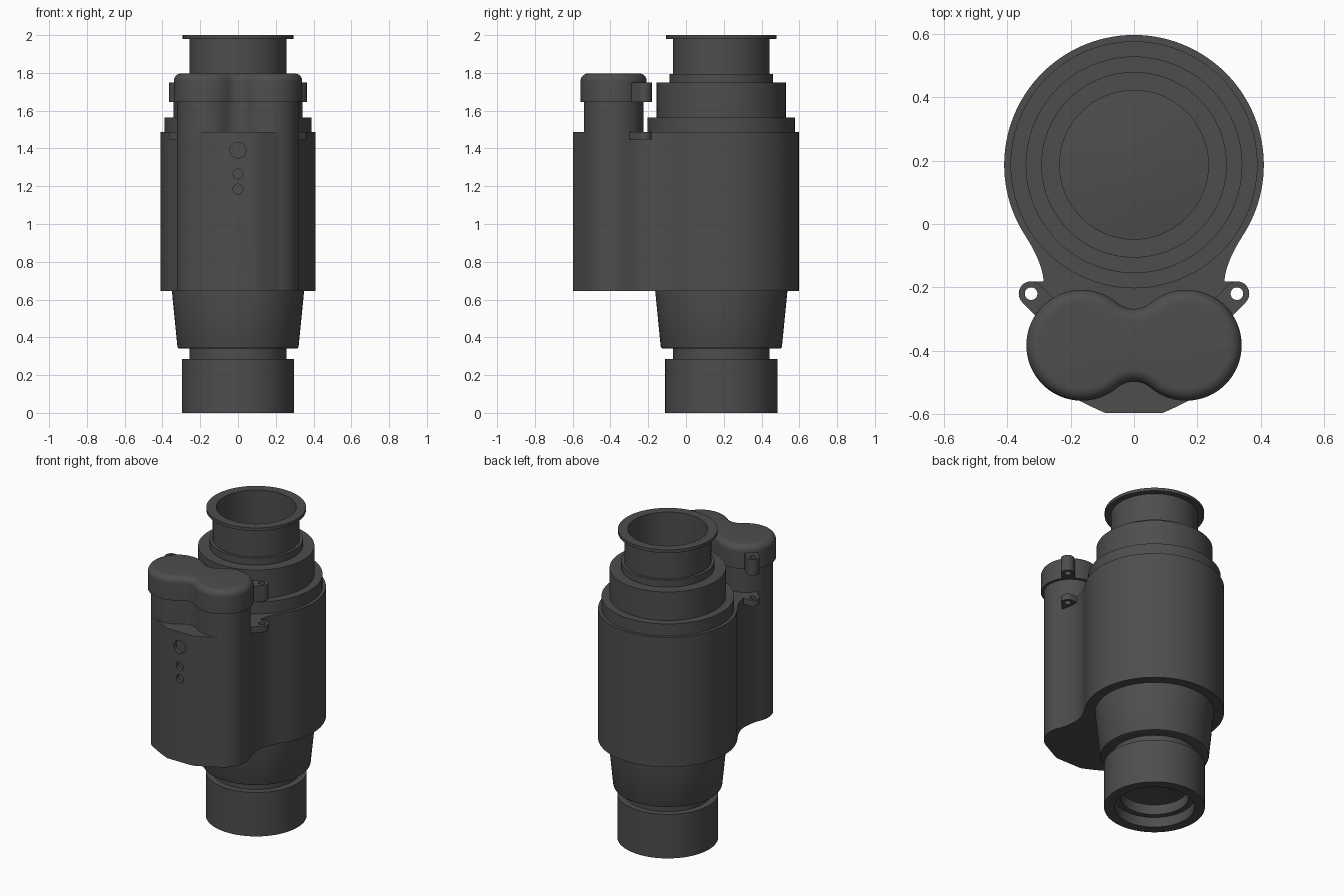
import bpy, bmesh
from math import sin, cos, pi, atan2, radians
from mathutils import Matrix

if "Cube" in bpy.data.objects:
    bpy.data.objects.remove(bpy.data.objects["Cube"])

AX = 0.187            # y of the optical axis
TX, TY = 0.165, -0.383  # battery tube centre
mat = bpy.data.materials.new("dark_grey")
mat.diffuse_color = (0.075, 0.075, 0.075, 1)
mat.use_nodes = True
mat.node_tree.nodes["Principled BSDF"].inputs["Base Color"].default_value = mat.diffuse_color


def finish(bm, name, angle=30):
    bmesh.ops.remove_doubles(bm, verts=bm.verts, dist=1e-5)
    bmesh.ops.recalc_face_normals(bm, faces=bm.faces)
    me = bpy.data.meshes.new(name)
    bm.to_mesh(me)
    bm.free()
    me.materials.append(mat)
    me.shade_smooth()
    me.set_sharp_from_angle(angle=radians(angle))
    ob = bpy.data.objects.new(name, me)
    bpy.context.collection.objects.link(ob)
    return ob


def loft(name, loops):
    """Skin a stack of (outline, z) loops and cap both ends."""
    bm = bmesh.new()
    rings = [[bm.verts.new((x, y, z)) for x, y in pts] for pts, z in loops]
    n = len(rings[0])
    for a, b in zip(rings, rings[1:]):
        for i in range(n):
            j = (i + 1) % n
            bm.faces.new((a[i], a[j], b[j], b[i]))
    bm.faces.new(rings[0][::-1])
    bm.faces.new(rings[-1])
    return finish(bm, name)


def revolve(name, profile, steps=96):
    bm = bmesh.new()
    vs = [bm.verts.new((r, AX, z)) for r, z in profile]
    es = [bm.edges.new(p) for p in zip(vs, vs[1:])]
    bmesh.ops.spin(bm, geom=vs + es, cent=(0, AX, 0), axis=(0, 0, 1),
                   angle=2 * pi, steps=steps, use_duplicate=False)
    return finish(bm, name)


def arc(cx, cy, r, a0, a1, n):
    return [(cx + r * cos(a0 + (a1 - a0) * i / n), cy + r * sin(a0 + (a1 - a0) * i / n))
            for i in range(n + 1)]


def bezier(p, c, q, n=8):
    return [tuple((1 - t) ** 2 * p[k] + 2 * t * (1 - t) * c[k] + t * t * q[k] for k in (0, 1))
            for t in [i / n for i in range(n + 1)]]


def drill(ob, loc, r, depth, rot=Matrix()):
    """Cut a round hole with a temporary cylinder."""
    bm = bmesh.new()
    bmesh.ops.create_cone(bm, cap_ends=True, segments=32, radius1=r, radius2=r, depth=depth,
                          matrix=Matrix.Translation(loc) @ rot)
    cutter = finish(bm, "cutter")
    cutter.hide_render = True
    m = ob.modifiers.new("hole", 'BOOLEAN')
    m.operation, m.object, m.solver = 'DIFFERENCE', cutter, 'EXACT'
    bpy.context.view_layer.objects.active = ob
    bpy.ops.object.modifier_apply(modifier=m.name)
    bpy.data.objects.remove(cutter)
    ob.data.set_sharp_from_angle(angle=radians(30))


# Optical tube: objective barrel, taper, upper rings and eyepiece in one turned profile
revolve("optical_tube", [
    (0, 0.15), (0.1, 0.145), (0.2, 0.13), (0.2, 0.065), (0.235, 0.065), (0.235, 0),
    (0.297, 0), (0.297, 0.285), (0.256, 0.285), (0.256, 0.34), (0.31, 0.34), (0.317, 0.343),
    (0.321, 0.352), (0.35, 0.645), (0.35, 0.7), (0.39, 0.7), (0.39, 1.565), (0.342, 1.565),
    (0.342, 1.75), (0.274, 1.75), (0.274, 1.795), (0.256, 1.795), (0.256, 1.98),
    (0.293, 1.98), (0.293, 2.0), (0.235, 2.0), (0.235, 1.68), (0.12, 1.695), (0, 1.7)])

# Main housing: round body blending into the battery compartment
half = arc(0, AX, 0.41, pi / 2, -0.58, 40)
half += bezier(half[-1], (0.285, -0.128), (0.285, -0.19))[1:]
tube = arc(TX, TY, 0.158, radians(25), radians(-70), 18)
half += bezier(half[-1], (0.285, -0.263), tube[0])[1:] + tube[1:]
half += bezier(half[-1], (0.16, -0.567), (0.09, -0.597))[1:]
outline = half + [(-x, y) for x, y in half[:0:-1]]
housing = loft("housing", [(outline, 0.645), (outline, 1.487)])

# Recessed controls on the front face
for z, r in ((1.39, 0.042), (1.265, 0.026), (1.185, 0.026)):
    drill(housing, (0, -0.597, z), r, 0.05, Matrix.Rotation(pi / 2, 4, 'X'))


def lobes(d):
    """Two round lobes with a filleted waist, inset by d."""
    h, f = 0.197, 0.082 + d
    a = atan2(h, -TX)
    return (arc(TX, TY, 0.175 - d, -a, a, 48) + arc(0, TY + h, f, a - pi, -a, 16)[1:-1]
            + arc(-TX, TY, 0.175 - d, pi - a, pi + a, 48) + arc(0, TY - h, f, a, pi - a, 16)[1:-1])


# Battery tubes and their shared cap with a rounded top
loft("battery_tubes", [(lobes(0.017), 1.45), (lobes(0.017), 1.66)])
R = 0.04
rim = [(lobes(R * (1 - cos(t))), 1.797 - R + R * sin(t)) for t in [i * pi / 16 for i in range(9)]]
loft("battery_cap", [(lobes(0), 1.647)] + rim)

# Tether lugs on the housing and on the cap, left and right
LX, LY, LR = 0.325, -0.22, 0.039
for side, s in (("right", 1), ("left", -1)):
    lower = [(0.25, LY + LR)] + arc(LX, LY, LR, pi / 2, -pi / 4, 16) + [(0.28, -0.32), (0.24, -0.3)]
    upper = arc(LX, LY, LR, pi * 0.75, -pi / 4, 20) + [(0.253, -0.347), (0.198, -0.292)]
    for name, pts, z0, z1 in (("housing_lug", lower, 1.447, 1.487), ("cap_lug", upper, 1.647, 1.75)):
        lug = loft(f"{name}_{side}", [([(s * x, y) for x, y in pts], z) for z in (z0, z1)])
        drill(lug, (s * LX, LY, (z0 + z1) / 2), 0.02, 0.3)
